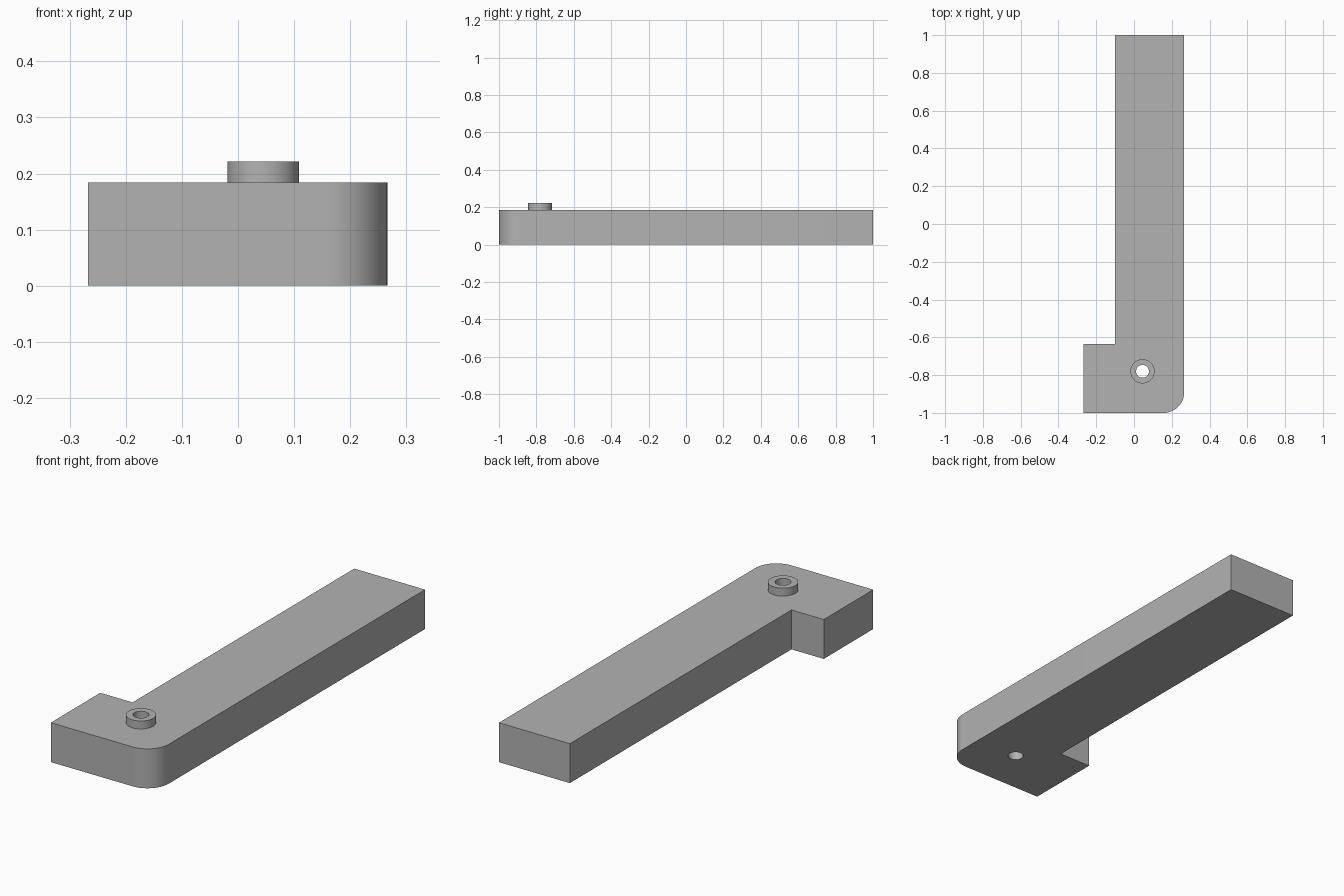
import bpy
import bmesh
from math import radians, sin, cos, tau
from mathutils import Vector

if "Cube" in bpy.data.objects:
    bpy.data.objects.remove(bpy.data.objects["Cube"], do_unlink=True)

LEFT, RIGHT, STEP = -0.267, 0.266, -0.10
FRONT, BACK, LUG_BACK = -1.0, 1.0, -0.635
TOP, BOSS_TOP = 0.184, 0.221
CORNER = 0.11
HOLE = Vector((0.045, -0.78, 0))
HOLE_R, BOSS_R, SIDES = 0.034, 0.064, 48

gray = bpy.data.materials.new("plain gray")
gray.use_nodes = True
color = (0.45, 0.45, 0.45, 1)
gray.diffuse_color = color
gray.node_tree.nodes["Principled BSDF"].inputs["Base Color"].default_value = color


def arc(center, radius, start, end, steps):
    """Points along an arc, angles in radians."""
    angles = [start + (end - start) * i / steps for i in range(steps + 1)]
    return [center + Vector((cos(a), sin(a), 0)) * radius for a in angles]


def circle(radius):
    return arc(HOLE, radius, 0, tau, SIDES)[:-1]


def add_loop(bm, points):
    verts = [bm.verts.new(p) for p in points]
    return [bm.edges.new((v, verts[(i + 1) % len(verts)])) for i, v in enumerate(verts)]


def finish(bm, name):
    bmesh.ops.recalc_face_normals(bm, faces=bm.faces)
    mesh = bpy.data.meshes.new(name)
    bm.to_mesh(mesh)
    bm.free()
    mesh.materials.append(gray)
    obj = bpy.data.objects.new(name, mesh)
    bpy.context.collection.objects.link(obj)
    bpy.ops.object.select_all(action="DESELECT")
    obj.select_set(True)
    bpy.context.view_layer.objects.active = obj
    bpy.ops.object.shade_smooth_by_angle(angle=radians(30))


# Arm with side lug, one rounded corner and a through hole
outline = [Vector((x, y, 0)) for x, y in (
    (RIGHT, BACK), (STEP, BACK), (STEP, LUG_BACK), (LEFT, LUG_BACK), (LEFT, FRONT))]
outline += arc(Vector((RIGHT - CORNER, FRONT + CORNER, 0)), CORNER, -tau / 4, 0, 16)
bm = bmesh.new()
edges = add_loop(bm, outline) + add_loop(bm, circle(HOLE_R))
bmesh.ops.triangle_fill(bm, edges=edges, use_beauty=True, normal=(0, 0, 1))
extruded = bmesh.ops.extrude_face_region(bm, geom=bm.faces[:], use_keep_orig=True)
raised = [g for g in extruded["geom"] if isinstance(g, bmesh.types.BMVert)]
bmesh.ops.translate(bm, verts=raised, vec=(0, 0, TOP))
finish(bm, "arm")

# Raised collar around the hole, open underneath where it meets the arm
bm = bmesh.new()
rings = []
for radius, z in ((BOSS_R, TOP), (BOSS_R, BOSS_TOP), (HOLE_R, BOSS_TOP), (HOLE_R, TOP)):
    rings.append([bm.verts.new(p + Vector((0, 0, z))) for p in circle(radius)])
for low, high in zip(rings, rings[1:]):
    for i in range(SIDES):
        j = (i + 1) % SIDES
        bm.faces.new((low[i], low[j], high[j], high[i]))
finish(bm, "hole_collar")
